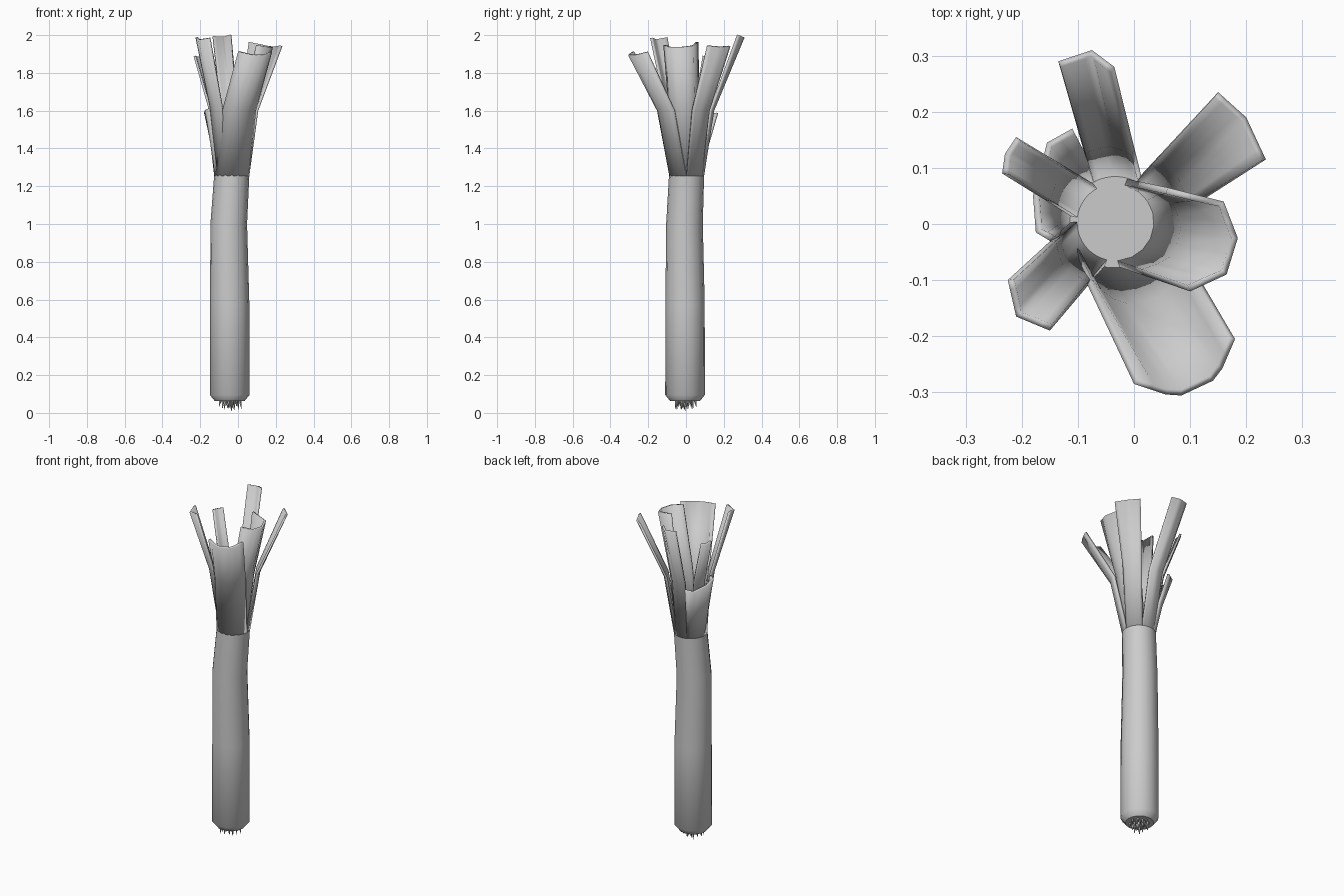
import bpy, bmesh, math, random
from mathutils import Vector, Matrix

if "Cube" in bpy.data.objects:
    bpy.data.objects.remove(bpy.data.objects["Cube"])

random.seed(4)
SPLIT_Z = 1.26
CX, CY = -0.033, 0.003          # stalk centre where the leaves split


def add_object(name, bm):
    mesh = bpy.data.meshes.new(name)
    bm.normal_update()
    bm.to_mesh(mesh)
    bm.free()
    ob = bpy.data.objects.new(name, mesh)
    bpy.context.collection.objects.link(ob)
    bpy.ops.object.select_all(action='DESELECT')
    ob.select_set(True)
    bpy.context.view_layer.objects.active = ob
    bpy.ops.object.shade_smooth_by_angle(angle=math.radians(40))
    return ob


# stalk: gently bent stack of rings (z, centre x, centre y, radius)
rings = [(0.062, -0.044, -0.005, 0.078), (0.095, -0.044, -0.005, 0.105),
         (0.58, -0.044, -0.005, 0.104), (1.0, -0.049, -0.008, 0.097),
         (SPLIT_Z, CX, CY, 0.093)]
SIDES = 16
bm = bmesh.new()
rows = []
for z, x, y, r in rings:
    rows.append([bm.verts.new((x + r * math.cos(i * math.tau / SIDES),
                               y + r * math.sin(i * math.tau / SIDES), z))
                 for i in range(SIDES)])
for a, b in zip(rows, rows[1:]):
    for i in range(SIDES):
        j = (i + 1) % SIDES
        bm.faces.new((a[i], a[j], b[j], b[i]))
bm.faces.new(rows[0][::-1])
bm.faces.new(rows[-1])
add_object("stalk", bm)


def sample(points, t):
    """Point at fraction t along a polyline."""
    f = t * (len(points) - 1)
    i = min(int(f), len(points) - 2)
    return Vector(points[i]).lerp(Vector(points[i + 1]), f - i)


def leaf(name, a0, a1, r, tip, z_top, mid_z, mid_f, slope=0.35, n=8):
    """Curved sheet from an arc on the stalk to a cut tip outline."""
    ends = (Vector(tip[0]) + Vector(tip[-1])) / 2
    out = (ends - Vector((CX, CY))).normalized()
    bm = bmesh.new()
    grid = [[], [], []]
    for k in range(n + 1):
        t = k / n
        a = math.radians(a0 + (a1 - a0) * t)
        base = Vector((CX + r * math.cos(a), CY + r * math.sin(a)))
        end = sample(tip, t)
        mid = base.lerp(end, mid_f)
        z_end = z_top - slope * (end - ends).dot(out)
        for row, p, z in zip(grid, (base, mid, end), (SPLIT_Z - 0.005, mid_z, z_end)):
            row.append(bm.verts.new((p.x, p.y, z)))
    for a, b in zip(grid, grid[1:]):
        for k in range(n):
            bm.faces.new((a[k], a[k + 1], b[k + 1], b[k]))
    ob = add_object(name, bm)
    mod = ob.modifiers.new("thickness", 'SOLIDIFY')
    mod.thickness = 0.012
    mod.offset = -1


# outer leaves
leaf("front_leaf", 200, 358, 0.093,
     [(0.0, -0.285), (0.075, -0.31), (0.15, -0.275), (0.18, -0.205)], 1.91, 1.6, 0.3)
leaf("back_right_leaf", 0, 62, 0.093,
     [(0.235, 0.115), (0.2, 0.19), (0.15, 0.235)], 1.94, 1.6, 0.27)
leaf("back_leaf", 60, 118, 0.093,
     [(-0.035, 0.28), (-0.075, 0.31), (-0.135, 0.29)], 1.995, 1.6, 0.25)
leaf("short_left_leaf", 112, 203, 0.093,
     [(-0.11, 0.17), (-0.155, 0.145), (-0.18, 0.05), (-0.175, -0.015), (-0.15, -0.03)],
     1.6, 1.42, 0.4)
# inner leaves
leaf("inner_right_leaf", -85, 75, 0.08,
     [(0.1, -0.12), (0.165, -0.09), (0.185, -0.025), (0.16, 0.04), (0.06, 0.065)],
     1.955, 1.6, 0.35, 0.2)
leaf("inner_back_left_leaf", 120, 172, 0.08,
     [(-0.21, 0.155), (-0.23, 0.125), (-0.235, 0.09)], 1.885, 1.62, 0.38)
leaf("inner_front_left_leaf", 180, 256, 0.08,
     [(-0.225, -0.1), (-0.21, -0.165), (-0.15, -0.19)], 1.985, 1.62, 0.33)

# roots: tuft of thin spikes under the stalk
bm = bmesh.new()
for i in range(22):
    a = i * 2.4
    r = 0.055 * math.sqrt((i + 0.5) / 22)
    tip_z = 0.0 if i == 0 else random.uniform(0.012, 0.035)
    top = Vector((-0.044 + r * math.cos(a), -0.005 + r * math.sin(a), 0.068))
    end = Vector((top.x + 0.15 * r * math.cos(a), top.y + 0.15 * r * math.sin(a), tip_z))
    ring = [bm.verts.new(top + 0.008 * Vector((math.cos(k * math.tau / 5),
                                               math.sin(k * math.tau / 5), 0)))
            for k in range(5)]
    point = bm.verts.new(end)
    for k in range(5):
        bm.faces.new((ring[(k + 1) % 5], ring[k], point))
    bm.faces.new(ring)
add_object("roots", bm)
